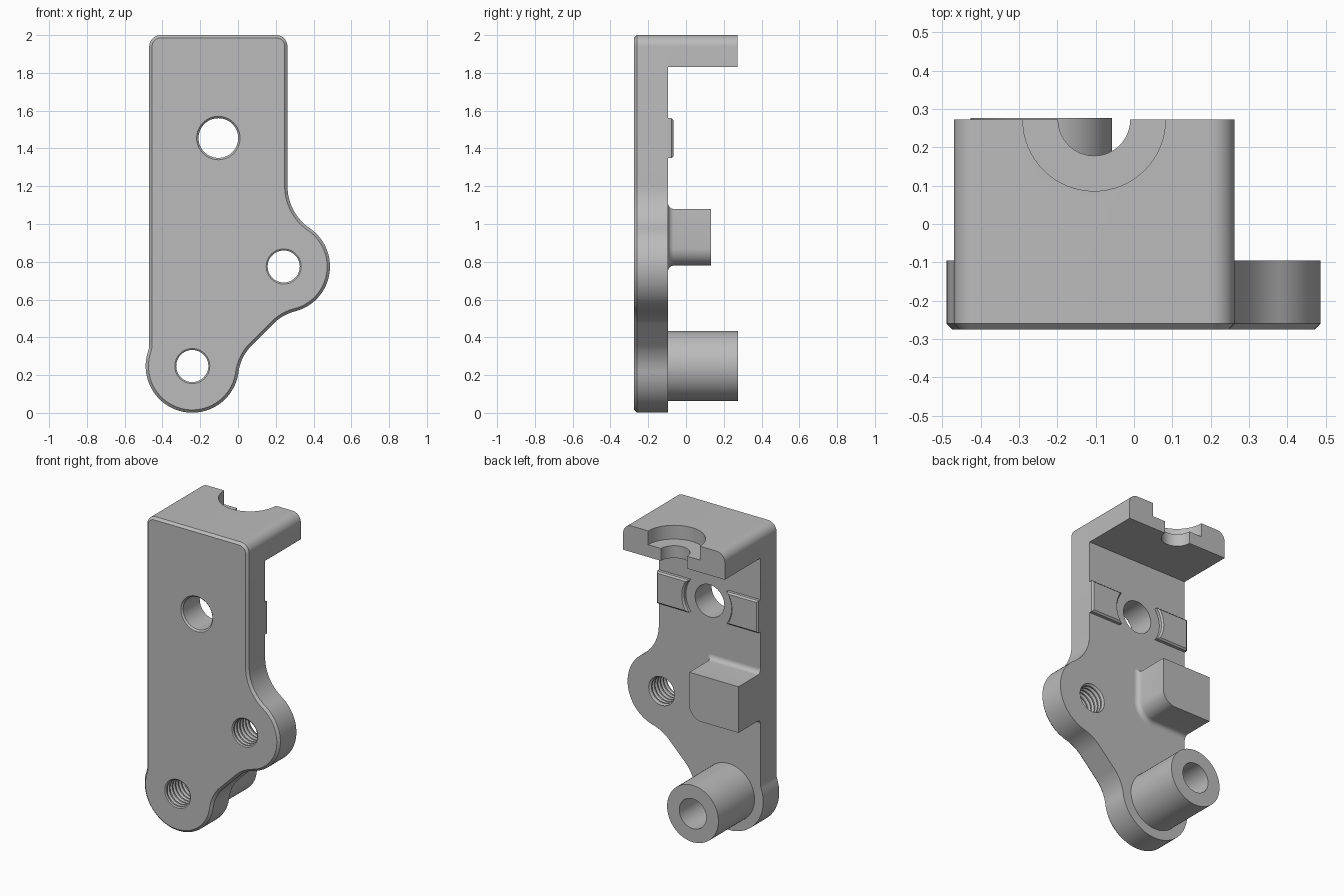
import bpy, bmesh
from math import sin, cos, acos, atan2, pi, radians

if "Cube" in bpy.data.objects:
    bpy.data.objects.remove(bpy.data.objects["Cube"], do_unlink=True)

GREY = (0.5, 0.5, 0.5, 1)
metal = bpy.data.materials.new("grey metal")
metal.use_nodes = True
metal.diffuse_color = GREY
metal.node_tree.nodes["Principled BSDF"].inputs["Base Color"].default_value = GREY


def loft(name, loops, chamfer=0, chamfer_end=0):
    """Skin closed loops of equal length and cap both ends."""
    bm = bmesh.new()
    rings = [[bm.verts.new(p) for p in loop] for loop in loops]
    caps = [bm.faces.new(rings[0]), bm.faces.new(rings[-1])]
    n = len(rings[0])
    for a, b in zip(rings, rings[1:]):
        for i in range(n):
            j = (i + 1) % n
            bm.faces.new((a[i], a[j], b[j], b[i]))
    bmesh.ops.recalc_face_normals(bm, faces=bm.faces[:])
    if chamfer:
        bmesh.ops.bevel(bm, geom=list(caps[chamfer_end].edges), offset=chamfer,
                        segments=1, affect='EDGES', clamp_overlap=False)
    mesh = bpy.data.meshes.new(name)
    bm.to_mesh(mesh)
    bm.free()
    mesh.materials.append(metal)
    ob = bpy.data.objects.new(name, mesh)
    bpy.context.collection.objects.link(ob)
    return ob


def prism(name, outline, y0, y1, **kw):
    return loft(name, [[(x, y, z) for x, z in outline] for y in (y0, y1)], **kw)


def lathe(name, centre, profile, axis='Y', n=64):
    """Stack circles of (radius, position) along an axis."""
    u, v = centre
    loops = []
    for r, h in profile:
        ring = [(u + r * cos(2 * pi * i / n), v + r * sin(2 * pi * i / n)) for i in range(n)]
        loops.append([(a, h, b) if axis == 'Y' else (a, b, h) for a, b in ring])
    return loft(name, loops)


def arc(c, r, a0, a1, n=16):
    return [(c[0] + r * cos(a0 + (a1 - a0) * i / n),
             c[1] + r * sin(a0 + (a1 - a0) * i / n)) for i in range(n + 1)]


def fillet(c, R, p, normal, r, side):
    """Concave arc joining circle (c, R) to the line through p; also the circle angle."""
    s = (c[0] - p[0]) * cos(normal) + (c[1] - p[1]) * sin(normal)
    a = normal + side * acos((r - s) / (r + R))
    f = (c[0] + (R + r) * cos(a), c[1] + (R + r) * sin(a))
    return arc(f, r, a + pi, normal + pi)[1:], a


def cut(ob, *cutters):
    for c in cutters:
        m = ob.modifiers.new("cut", 'BOOLEAN')
        m.operation, m.solver, m.object = 'DIFFERENCE', 'EXACT', c
    bpy.context.view_layer.update()
    dg = bpy.context.evaluated_depsgraph_get()
    mesh = bpy.data.meshes.new_from_object(ob.evaluated_get(dg))
    ob.modifiers.clear()
    ob.data = mesh


LEFT, RIGHT, TOP = -0.47, 0.262, 2.0
FRONT, BACK, FLANGE_END = -0.275, -0.095, 0.272
CORNER = 0.06
low, low_r = (-0.242, 0.248), 0.247
lobe, lobe_r = (0.242, 0.775), 0.245
hole = (-0.104, 1.455)

# Back plate outline, counter-clockwise
diagonal = (0.125, 0.41)
f_left, a_left = fillet(low, low_r, (LEFT, 0), pi, 0.1, -1)
f_low, a_low = fillet(low, low_r, diagonal, -pi / 4, 0.25, 1)
f_mid, a_mid = fillet(lobe, lobe_r, diagonal, -pi / 4, 0.25, -1)
f_up, a_up = fillet(lobe, lobe_r, (RIGHT, 0), 0, 0.27, 1)
top_corners = (arc((RIGHT - CORNER, TOP - CORNER), CORNER, 0, pi / 2, 10)
               + arc((LEFT + CORNER, TOP - CORNER), CORNER, pi / 2, pi, 10))
outline = (arc(low, low_r, a_left, a_low + 2 * pi, 40) + f_low + f_mid[::-1]
           + arc(lobe, lobe_r, a_mid, a_up, 32) + f_up + top_corners + f_left[::-1])
plate = prism("plate", outline, FRONT, BACK, chamfer=0.015)

# Top flange and rear sleeve
flange = prism("top_flange", top_corners + [(LEFT, 1.83), (RIGHT, 1.83)], BACK, FLANGE_END)
sleeve = lathe("rear_sleeve", low, [(0.185, BACK), (0.185, 0.276)])

# Square boss with a filleted root and one rounded corner
def boss_loop(d, y):
    x, lo, hi, r = -0.115 + d, 0.78 - d, 1.08 + d, 0.09 + d
    t = max(d, 0.002)
    pts = ([(LEFT, lo)] + arc((x - r, lo + r), r, -pi / 2, 0, 10)
           + arc((x - t, hi - t), t, 0, pi / 2, 6) + [(LEFT, hi)])
    return [(a, y, b) for a, b in pts]

ROOT = 0.03
steps = [radians(15 * i) for i in range(7)]
boss = loft("square_boss", [boss_loop(ROOT * (1 - sin(t)), BACK + ROOT * (1 - cos(t)))
                            for t in steps] + [boss_loop(0, 0.132)])

# Raised pads either side of the upper hole
pads = []
for side, name in ((1, "left_pad"), (-1, "right_pad")):
    half = RIGHT - hole[0]
    a = 0.66
    shape = arc((0, 0), 0.171, -a, a, 12) + [(half, 0.105), (half, -0.105)]
    pts = [(hole[0] + side * x, hole[1] + z) for x, z in shape]
    pads.append(prism(name, pts, BACK, -0.066, chamfer=0.01, chamfer_end=1))

# Threaded holes, drilled hole and flange counterbore
def thread(y0, y1, pitch=0.03):
    prof, y = [(0.085, y0)], y0
    while y + pitch <= y1:
        prof += [(0.085, y + pitch * 0.15), (0.1, y + pitch * 0.5), (0.085, y + pitch * 0.85)]
        y += pitch
    return prof + [(0.085, y1)]

lobe_cut = lathe("lobe_cutter", lobe, thread(FRONT - 0.02, BACK + 0.02), n=48)
low_cut = lathe("sleeve_cutter", low,
                thread(FRONT - 0.02, -0.05) + [(0.097, -0.05), (0.097, 0.3)], n=48)
hole_cut = lathe("hole_cutter", hole, [(0.125, FRONT - 0.01), (0.105, FRONT + 0.01),
                                       (0.105, BACK + 0.05)])
bore_cut = lathe("counterbore_cutter", (hole[0], FLANGE_END),
                 [(0.094, 1.8), (0.094, 1.91), (0.186, 1.91), (0.186, 2.05)], axis='Z')
cut(plate, lobe_cut, low_cut, hole_cut)
cut(sleeve, low_cut)
cut(flange, bore_cut)
for c in (lobe_cut, low_cut, hole_cut, bore_cut):
    bpy.data.objects.remove(c, do_unlink=True)

# Smooth the curved walls, keep edges sharp
bpy.ops.object.select_all(action='DESELECT')
for ob in [plate, flange, sleeve, boss] + pads:
    ob.select_set(True)
bpy.context.view_layer.objects.active = plate
bpy.ops.object.shade_smooth_by_angle(angle=radians(30))
